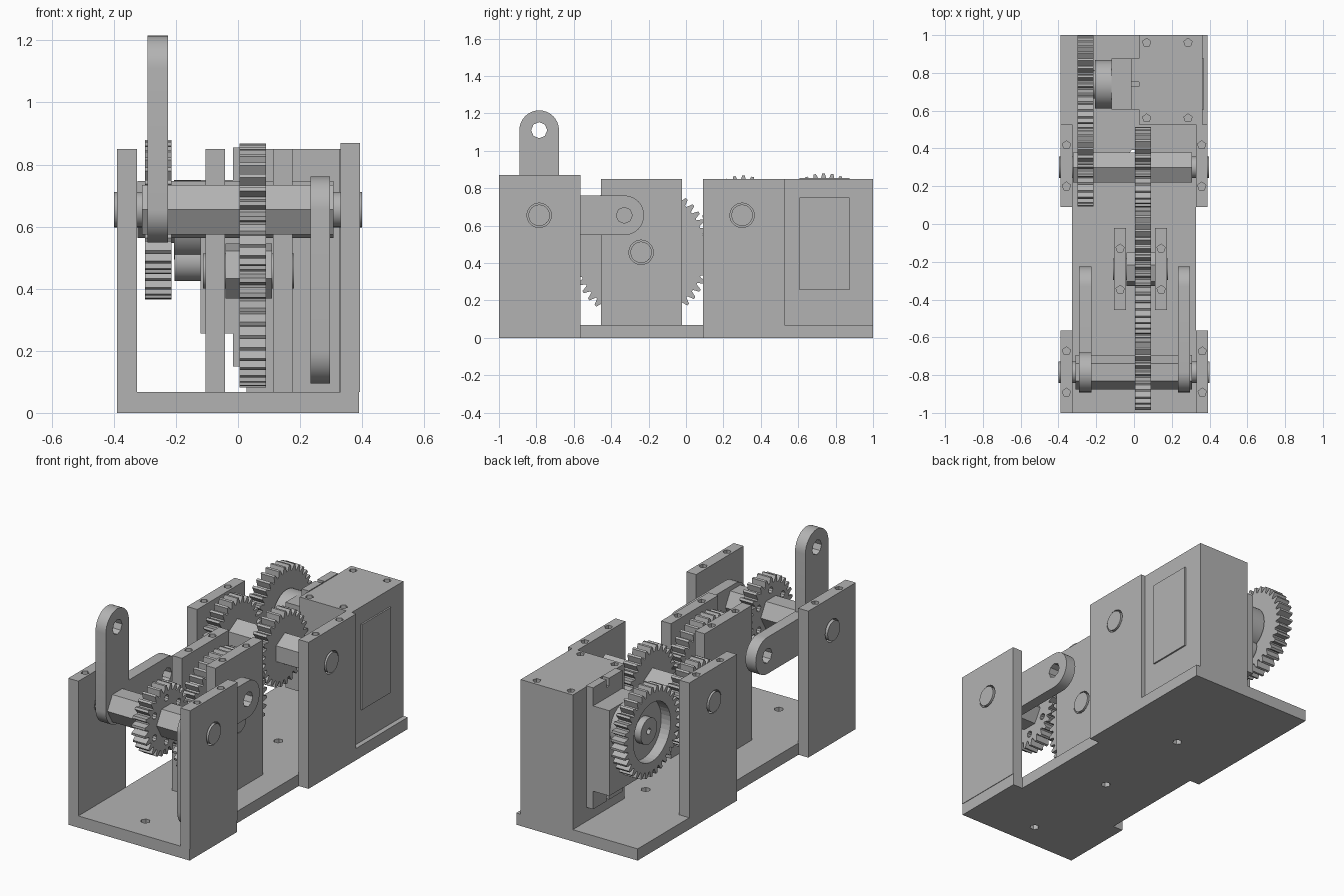
import bpy, bmesh
from math import sin, cos, pi, radians

cube = bpy.data.objects.get("Cube")
if cube:
    bpy.data.objects.remove(cube, do_unlink=True)

GREY = (0.45, 0.45, 0.45, 1)
mat = bpy.data.materials.new("light grey")
mat.use_nodes = True
mat.diffuse_color = GREY
mat.node_tree.nodes["Principled BSDF"].inputs["Base Color"].default_value = GREY


def prisms(name, shapes):
    """One object from extruded outlines: (points, axis, low, high)."""
    bm = bmesh.new()
    for pts, axis, lo, hi in shapes:
        ends = []
        for d in (lo, hi):
            place = (lambda a, b: (d, a, b)) if axis == "x" else (lambda a, b: (a, b, d))
            ends.append([bm.verts.new(place(a, b)) for a, b in pts])
        bm.faces.new(ends[0][::-1])
        bm.faces.new(ends[1])
        n = len(pts)
        for i in range(n):
            j = (i + 1) % n
            bm.faces.new((ends[0][i], ends[0][j], ends[1][j], ends[1][i]))
    bmesh.ops.recalc_face_normals(bm, faces=bm.faces)
    mesh = bpy.data.meshes.new(name)
    bm.to_mesh(mesh)
    bm.free()
    mesh.materials.append(mat)
    ob = bpy.data.objects.new(name, mesh)
    bpy.context.scene.collection.objects.link(ob)
    return ob


def cut(ob, shapes):
    """Subtract extruded outlines and bake the result."""
    cutter = prisms("cutter", shapes)
    cutter.hide_render = True
    mod = ob.modifiers.new("holes", "BOOLEAN")
    mod.object, mod.operation, mod.solver = cutter, "DIFFERENCE", "EXACT"
    deps = bpy.context.evaluated_depsgraph_get()
    mesh = bpy.data.meshes.new_from_object(ob.evaluated_get(deps))
    ob.modifiers.clear()
    ob.data = mesh
    bpy.data.objects.remove(cutter, do_unlink=True)


def smooth(ob):
    bpy.ops.object.select_all(action="DESELECT")
    ob.select_set(True)
    bpy.context.view_layer.objects.active = ob
    bpy.ops.object.shade_smooth_by_angle(angle=radians(30))


def rect(a0, a1, b0, b1):
    return [(a0, b0), (a1, b0), (a1, b1), (a0, b1)]


def ring(a, b, r, n=40, turn=0.0):
    return [(a + r * cos(2 * pi * i / n + turn), b + r * sin(2 * pi * i / n + turn)) for i in range(n)]


def arc(a, b, r, start, stop, n=16):
    angles = [radians(start + (stop - start) * i / n) for i in range(n + 1)]
    return [(a + r * cos(t), b + r * sin(t)) for t in angles]


def gear_outline(a, b, r, teeth, depth=0.034):
    pts = []
    for i in range(teeth):
        for frac, rad in ((0.0, r - depth), (0.2, r - depth), (0.46, r), (0.74, r)):
            t = 2 * pi * (i + frac) / teeth
            pts.append((a + rad * cos(t), b + rad * sin(t)))
    return pts


# shaft axes in (y, z)
FRONT, REAR, MID, DRIVE = (-0.785, 0.655), (0.30, 0.655), (-0.24, 0.457), (0.74, 0.622)

# base plate with narrowed middle and screw holes
half = [(0.39, -1), (0.39, -0.565), (0.327, -0.565), (0.327, 0.09), (0.39, 0.09), (0.39, 1)]
base = prisms("base_plate", [(half + [(-x, y) for x, y in half[::-1]], "z", 0, 0.068)])
cut(base, [(ring(0, y, 0.026, 6), "z", -0.1, 0.2) for y in (-0.85, -0.24, 0.37)])


# bearing walls with screw holes on top and a shaft bore
def wall(name, x0, x1, y0, y1, top, axis):
    ob = prisms(name, [(rect(y0, y1, 0.068, top), "x", x0, x1)])
    mid = (y0 + y1) / 2
    holes = [(ring((x0 + x1) / 2, mid + s * 0.109, 0.023, 5, pi / 2), "z", top - 0.1, top + 0.1)
             for s in (-1, 1)]
    cut(ob, holes + [(ring(*axis, 0.065), "x", x0 - 0.1, x1 + 0.1)])
    smooth(ob)


wall("front_wall_right", -0.39, -0.325, -1, -0.565, 0.85, FRONT)
wall("front_wall_left", 0.33, 0.393, -1, -0.565, 0.87, FRONT)
wall("rear_wall_right", -0.39, -0.325, 0.09, 0.527, 0.85, REAR)
wall("rear_wall_left", 0.327, 0.39, 0.09, 0.527, 0.85, REAR)
wall("middle_wall_right", -0.105, -0.042, -0.455, -0.022, 0.85, MID)
wall("middle_wall_left", 0.112, 0.175, -0.455, -0.022, 0.85, MID)

# motor housing
housing = prisms("motor_housing", [(rect(0.527, 1, 0.068, 0.85), "x", 0.027, 0.362)])
cut(housing, [(ring(x, y, 0.023, 5, pi / 2), "z", 0.75, 0.95)
              for x in (0.067, 0.286) for y in (0.56, 0.96)])

# motor body, mounting ears and gearbox bosses
prisms("motor_body", [(rect(0.607, 0.875, 0.255, 0.75), "x", -0.12, 0.371)])
ears = prisms("motor_ears", [(rect(0.607, 0.875, 0.15, 0.855), "x", -0.016, 0.03)])
cut(ears, [(rect(0.728, 0.752, z0, z0 + 0.08), "x", -0.1, 0.026) for z0 in (0.1, 0.81)])
smooth(prisms("motor_boss", [(ring(*DRIVE, 0.128), "x", -0.206, -0.12)]))
smooth(prisms("motor_small_boss", [(ring(DRIVE[0], 0.49, 0.065), "x", -0.205, -0.12)]))

# hexagonal shafts with round journals
for name, axis, h0, h1, j0, j1, turn in (
        ("front_shaft", FRONT, -0.31, 0.307, -0.4, 0.4, 0),
        ("rear_shaft", REAR, -0.323, 0.308, -0.396, 0.396, pi / 6),
        ("middle_shaft", MID, -0.04, 0.11, -0.112, 0.181, pi / 12)):
    prisms(name, [(ring(*axis, 0.092, 6, turn), "x", h0, h1)])
    smooth(prisms(name + "_journals", [(ring(*axis, 0.057), "x", j0, h0),
                                       (ring(*axis, 0.057), "x", h1, j1)]))

# gears
for name, axis, r, teeth, x0, holes in (
        ("front_gear", FRONT, 0.2, 26, 0.005, 6),
        ("middle_gear", MID, 0.376, 48, 0.005, 0),
        ("rear_gear", REAR, 0.213, 27, 0.005, 0),
        ("transfer_gear", REAR, 0.208, 27, -0.3, 0)):
    gear = prisms(name, [(gear_outline(*axis, r, teeth), "x", x0, x0 + 0.086)])
    if holes:
        cut(gear, [(ring(a, b, 0.019, 10), "x", x0 - 0.1, x0 + 0.2)
                   for a, b in ring(*axis, 0.127, holes, pi / 6)])

# drive gear with recessed face and hub
drive = prisms("drive_gear", [(gear_outline(*DRIVE, 0.257, 34), "x", -0.3, -0.214)])
cut(drive, [(ring(*DRIVE, 0.17), "x", -0.4, -0.24)])
hub = prisms("drive_hub", [(ring(*DRIVE, 0.075), "x", -0.28, -0.205)])
cut(hub, [(ring(*DRIVE, 0.018, 12), "x", -0.4, -0.25)])
smooth(hub)

# bell crank arms, the left one flipped downward
R, REACH = 0.106, 0.455
for name, x0, x1, flip in (("arm_right", -0.291, -0.225, 1), ("arm_left", 0.233, 0.296, -1)):
    outline = (arc(REACH, 0, R, -90, 90) + [(R, R)] + arc(0, REACH, R, 0, 180)
               + arc(0, 0, R, 180, 270))
    move = lambda pts: [(FRONT[0] + a, FRONT[1] + flip * b) for a, b in pts]
    arm = prisms(name, [(move(outline), "x", x0, x1)])
    cut(arm, [(move(ring(a, b, 0.043, 8)), "x", x0 - 0.1, x1 + 0.1)
              for a, b in ((REACH, 0), (0, REACH))])
    smooth(arm)
